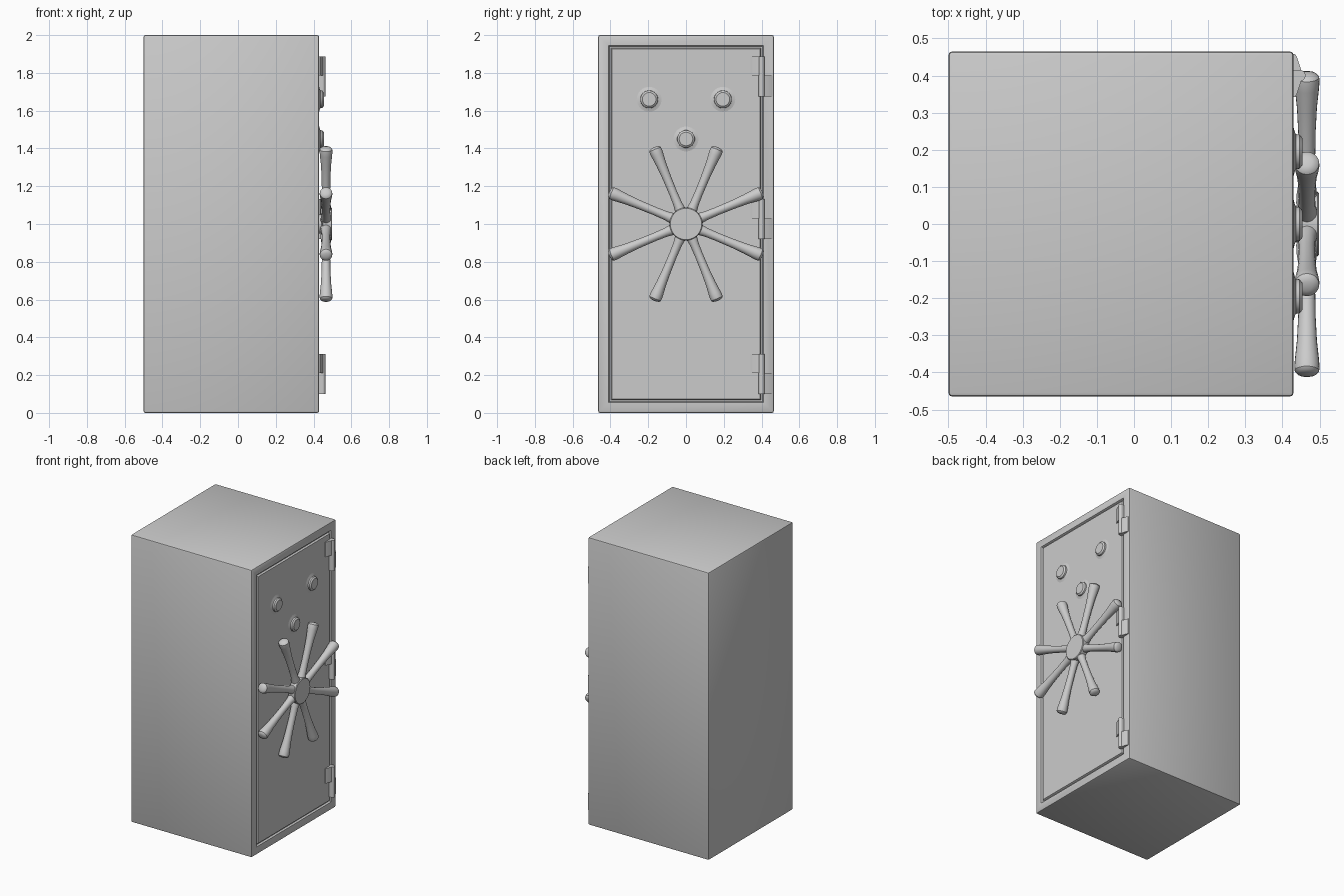
import bpy, bmesh, math
from mathutils import Matrix, Vector

if "Cube" in bpy.data.objects:
    bpy.data.objects.remove(bpy.data.objects["Cube"])

FACE = 0.43  # x of the door face


def finish(name, bm, smooth=True):
    bmesh.ops.recalc_face_normals(bm, faces=bm.faces[:])
    me = bpy.data.meshes.new(name)
    bm.to_mesh(me)
    bm.free()
    ob = bpy.data.objects.new(name, me)
    bpy.context.collection.objects.link(ob)
    if smooth:
        bpy.context.view_layer.objects.active = ob
        bpy.ops.object.select_all(action='DESELECT')
        ob.select_set(True)
        bpy.ops.object.shade_smooth_by_angle(angle=math.radians(35))
    return ob


def lathe(name, profile, origin, axis, steps=32):
    """Revolve (radius, height) points around an axis through origin."""
    bm = bmesh.new()
    vs = [bm.verts.new((r, 0, h)) for r, h in profile]
    es = [bm.edges.new(p) for p in zip(vs, vs[1:])]
    bmesh.ops.spin(bm, geom=vs + es, cent=(0, 0, 0), axis=(0, 0, 1),
                   angle=math.tau, steps=steps)
    bmesh.ops.remove_doubles(bm, verts=bm.verts[:], dist=1e-5)
    rot = Vector((0, 0, 1)).rotation_difference(Vector(axis)).to_matrix().to_4x4()
    bm.transform(Matrix.Translation(origin) @ rot)
    return finish(name, bm)


# Cabinet with bevelled edges and a groove outlining the door
bm = bmesh.new()
bmesh.ops.create_cube(bm, size=1)
bm.transform(Matrix.Translation((-0.035, 0, 1)) @ Matrix.Diagonal((0.93, 0.93, 2, 1)))
bmesh.ops.bevel(bm, geom=bm.edges[:], offset=0.01, segments=2, profile=0.5,
                affect='EDGES')
bm.normal_update()
door = max(bm.faces, key=lambda f: f.calc_center_median().x)
for thick, depth in ((0.045, 0), (0.005, -0.012), (0.008, 0), (0.005, 0.012)):
    bmesh.ops.inset_region(bm, faces=[door], thickness=thick, depth=depth,
                           use_even_offset=True)
    bm.normal_update()
finish("cabinet", bm)

# Combination dials on flared bases
dial = [(0.066, 0), (0.054, 0.003), (0.047, 0.006), (0.046, 0.016),
        (0.036, 0.024), (0, 0.024)]
for i, (y, z) in enumerate(((-0.195, 1.66), (0.195, 1.66), (0, 1.45))):
    lathe(f"dial_{i + 1}", dial, (FACE, y, z), (1, 0, 0))

# Wheel hub
lathe("wheel_hub", [(0.05, -0.005), (0.05, 0.012), (0.078, 0.015), (0.087, 0.02),
                    (0.087, 0.064), (0.083, 0.068), (0, 0.068)],
      (FACE, 0, 1.0), (1, 0, 0), 48)

# Eight flared wheel handles
handle = [(0, 0.05), (0.029, 0.06), (0.028, 0.085), (0.0235, 0.115), (0.022, 0.18),
          (0.0235, 0.27), (0.027, 0.34), (0.0325, 0.395), (0.034, 0.415),
          (0.033, 0.428), (0.027, 0.435), (0.014, 0.439), (0, 0.44)]
for i in range(8):
    a = math.radians(22.5 + 45 * i)
    lathe(f"wheel_handle_{i + 1}", handle, (0.466, 0, 1.0),
          (0, math.cos(a), math.sin(a)), 20)

# Hinges: leaf tapering up to a rounded barrel, upper and lower halves mirrored
barrel = [(0.447 + 0.015 * math.cos(math.radians(t)),
           0.015 * math.sin(math.radians(t))) for t in range(-90, 76, 15)]
section = [(FACE - 0.008, -0.015)] + barrel + [(0.439, 0.05), (0.434, 0.058),
                                                 (FACE - 0.008, 0.058)]
for i, z in enumerate((0.21, 1.03, 1.785)):
    for half, side, z0, h in (("lower", 1, z - 0.11, 0.11), ("upper", -1, z, 0.103)):
        bm = bmesh.new()
        f = bm.faces.new([bm.verts.new((x, 0.4 + side * y, z0)) for x, y in section])
        ext = bmesh.ops.extrude_face_region(bm, geom=[f])
        bmesh.ops.translate(bm, vec=(0, 0, h), verts=[
            v for v in ext["geom"] if isinstance(v, bmesh.types.BMVert)])
        finish(f"hinge_{i + 1}_{half}", bm)
